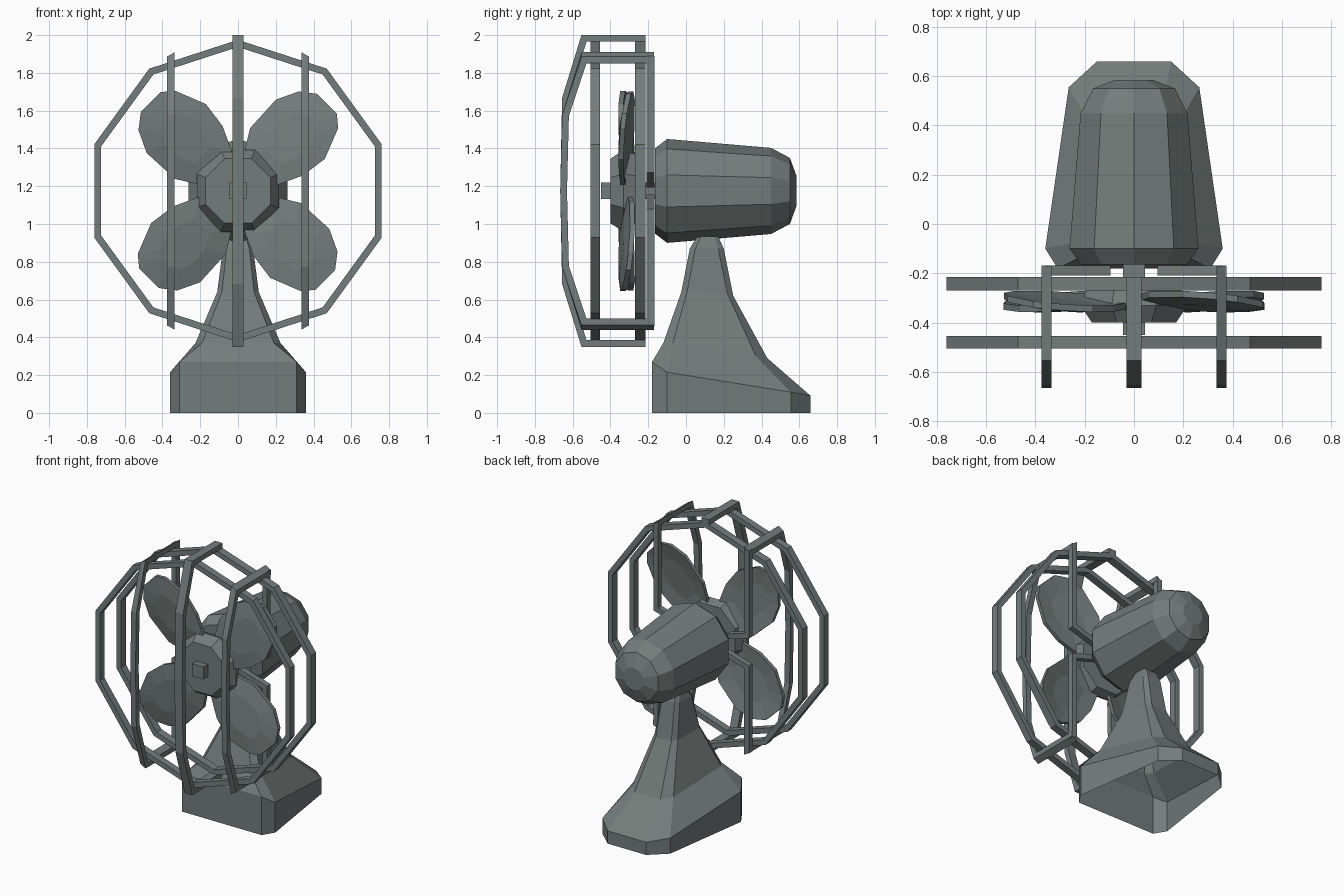
import bpy, bmesh, math
from mathutils import Vector

if "Cube" in bpy.data.objects:
    bpy.data.objects.remove(bpy.data.objects["Cube"])

CZ = 1.175  # height of the fan axis

mat = bpy.data.materials.new("grey green metal")
mat.diffuse_color = (0.175, 0.205, 0.2, 1)
mat.use_nodes = True
mat.node_tree.nodes["Principled BSDF"].inputs["Base Color"].default_value = mat.diffuse_color


def make(name, verts, faces):
    me = bpy.data.meshes.new(name)
    me.from_pydata([tuple(v) for v in verts], [], faces)
    bm = bmesh.new()
    bm.from_mesh(me)
    bmesh.ops.recalc_face_normals(bm, faces=bm.faces[:])
    bm.to_mesh(me)
    bm.free()
    me.materials.append(mat)
    ob = bpy.data.objects.new(name, me)
    bpy.context.collection.objects.link(ob)
    return ob


def loft(name, rings, cap_start=True, cap_end=True):
    n = len(rings[0])
    verts = [v for r in rings for v in r]
    faces = [(k * n + i, k * n + (i + 1) % n, (k + 1) * n + (i + 1) % n, (k + 1) * n + i)
             for k in range(len(rings) - 1) for i in range(n)]
    if cap_start:
        faces.append(tuple(range(n)))
    if cap_end:
        faces.append(tuple(range((len(rings) - 1) * n, len(rings) * n)))
    return make(name, verts, faces)


def strip(name, pts, t, w0, w1, plane, closed=False):
    """Flat mitred bar along a 2D path; plane 'yz' is widened in x, 'xz' in y."""
    p = [Vector(q) for q in pts]
    n = len(p)
    verts, faces = [], []
    for i in range(n):
        a = p[i] - p[i - 1] if (closed or i > 0) else p[1] - p[0]
        b = p[(i + 1) % n] - p[i] if (closed or i < n - 1) else a
        n1 = Vector((-a.y, a.x)).normalized()
        n2 = Vector((-b.y, b.x)).normalized()
        m = (n1 + n2) / (1 + n1.dot(n2)) * t
        for s, w in ((1, w0), (1, w1), (-1, w1), (-1, w0)):
            q = p[i] + m * s
            verts.append((w, q.x, q.y) if plane == 'yz' else (q.x, w, q.y))
    for i in range(n if closed else n - 1):
        j = (i + 1) % n
        for k in range(4):
            l = (k + 1) % 4
            faces.append((i * 4 + k, i * 4 + l, j * 4 + l, j * 4 + k))
    if not closed:
        faces += [(0, 1, 2, 3), tuple(range(4 * n - 4, 4 * n))]
    return make(name, verts, faces)


def lathe(name, profile, sides, turn):
    """Polygonal body around the fan axis; profile is (y, radius)."""
    ang = [turn + 2 * math.pi * i / sides for i in range(sides)]
    return loft(name, [[(r * math.sin(a), y, CZ + r * math.cos(a)) for a in ang]
                       for y, r in profile])


# stand: eight-sided sections, open underneath
def section(a1, b1, b2, a2, yf, yb, cf, cb, zs):
    half = [(a1, yf, zs[0]), (b1, yf + cf, zs[1]), (b2, yb - cb, zs[2]), (a2, yb, zs[3])]
    return half + [(-x, y, z) for x, y, z in reversed(half)]


loft("stand", [
    section(.31, .36, .265, .15, -.18, .66, .08, .105, (0, 0, 0, 0)),
    section(.31, .36, .265, .15, -.18, .66, .08, .105, (.27, .215, .11, .09)),
    section(.19, .225, .16, .10, -.12, .43, .05, .06, (.37, .37, .30, .29)),
    section(.085, .11, .09, .06, -.025, .25, .03, .03, (.64, .64, .63, .62)),
    section(.06, .08, .07, .05, .02, .20, .03, .03, (.87, .87, .87, .87)),
    section(.04, .055, .055, .04, .06, .17, .02, .02, (.935,) * 4),
], cap_start=False)

# motor housing and hub
lathe("motor_housing", [(-.165, .225), (-.1, .275), (.45, .228), (.55, .175), (.585, .08)], 10, 0)
lathe("hub", [(-.4, .185), (-.33, .235), (-.27, .21)], 8, math.pi / 8)
lathe("shaft", [(-.45, .062), (-.16, .062)], 4, math.pi / 4)

# four pitched blades: outline in (radial, tangential)
outline = [(.15, .11), (.28, .19), (.484, .20), (.6, .145), (.66, .067),
           (.66, -.08), (.61, -.14), (.445, -.205), (.30, -.185), (.16, -.12)]
for b in range(4):
    a = math.pi / 4 + b * math.pi / 2
    ca, sa = math.cos(a), math.sin(a)

    def place(r, t, d):
        return (r * ca - t * sa, -.315 + .15 * t + d, CZ + r * sa + t * ca)

    inner = [(.4 + (r - .4) * .55, t * .5) for r, t in outline]
    loft("blade_%d" % (b + 1), [
        [place(r, t, -.028) for r, t in inner],
        [place(r, t, -.012) for r, t in outline],
        [place(r, t, .014) for r, t in outline],
        [place(r, t, -.002) for r, t in inner]])

# guard rings
for name, y0, y1 in (("front_ring", -.505, -.455), ("back_ring", -.27, -.215)):
    pts = [(.781 * math.sin(i * math.pi / 5), CZ + .781 * math.cos(i * math.pi / 5))
           for i in range(10)]
    strip(name, pts, .018, y0, y1, 'xz', True)


# guard bars running over the front
def bar_path(yback, h, hmid):
    up = [(yback, h), (-.54, h), (-.638, hmid), (-.648, 0)]
    return [(y, CZ + z) for y, z in up] + [(y, CZ - z) for y, z in reversed(up[:3])]


strip("centre_bar", bar_path(-.215, .808, .49), .018, -.03, .03, 'yz')
for s, side in ((1, "right"), (-1, "left")):
    ob = strip(side + "_bar", bar_path(-.17, .705, .40), .018, s * .335, s * .375, 'yz')
    for v in ob.data.vertices:  # bar tops tilt with the ring
        if abs(v.co.z - CZ) > .6:
            v.co.z += (.355 - abs(v.co.x)) * .6 * (1 if v.co.z > CZ else -1)
    # rear struts from the bar ends to the motor
    for u, end in ((1, "upper"), (-1, "lower")):
        strip("%s_%s_strut" % (side, end),
              [(s * .355, CZ + u * .715), (s * .355, CZ + u * .11), (s * .1, CZ + u * .035)],
              .018, -.208, -.168, 'xz')
